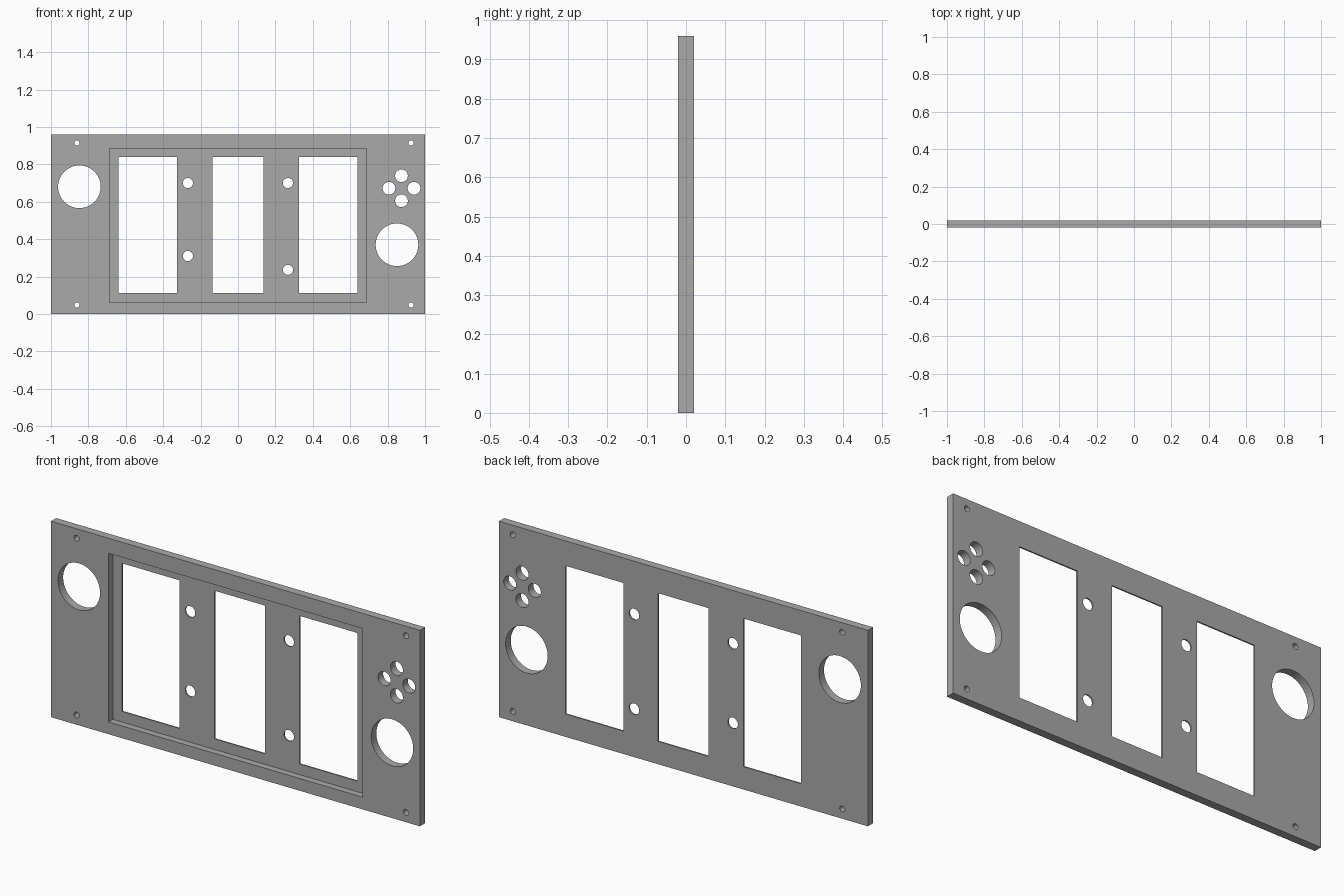
import bpy
import bmesh
from math import radians
from mathutils import Matrix

if "Cube" in bpy.data.objects:
    bpy.data.objects.remove(bpy.data.objects["Cube"], do_unlink=True)

HEIGHT, THICK, WEB = 0.96, 0.04, 0.007


def add_box(bm, x0, x1, y0, y1, z0, z1):
    size = Matrix.Diagonal((x1 - x0, y1 - y0, z1 - z0, 1))
    place = Matrix.Translation(((x0 + x1) / 2, (y0 + y1) / 2, (z0 + z1) / 2))
    bmesh.ops.create_cube(bm, size=1, matrix=place @ size)


def add_hole(bm, x, z, radius, sides=48):
    place = Matrix.Translation((x, 0, z)) @ Matrix.Rotation(radians(90), 4, "X")
    bmesh.ops.create_cone(bm, cap_ends=True, segments=sides, radius1=radius,
                          radius2=radius, depth=4 * THICK, matrix=place)


def make_object(name, bm):
    mesh = bpy.data.meshes.new(name)
    bm.to_mesh(mesh)
    bm.free()
    obj = bpy.data.objects.new(name, mesh)
    bpy.context.collection.objects.link(obj)
    return obj


def cut(target, cutter):
    cutter.hide_render = True
    mod = target.modifiers.new(cutter.name, "BOOLEAN")
    mod.operation, mod.solver, mod.object = "DIFFERENCE", "EXACT", cutter
    bpy.context.view_layer.objects.active = target
    bpy.ops.object.modifier_apply(modifier=mod.name)
    bpy.data.objects.remove(cutter, do_unlink=True)


# Flat panel
bm = bmesh.new()
add_box(bm, -1, 1, -THICK / 2, THICK / 2, 0, HEIGHT)
panel = make_object("front_panel", bm)

# Shallow recess in the front, leaving a thin web at the back
bm = bmesh.new()
add_box(bm, -0.688, 0.688, -THICK, THICK / 2 - WEB, 0.06, 0.886)
cut(panel, make_object("recess_cutter", bm))

# Windows and round holes, all straight through
bm = bmesh.new()
for x0, x1 in ((-0.638, -0.325), (-0.137, 0.137), (0.325, 0.638)):
    add_box(bm, x0, x1, -2 * THICK, 2 * THICK, 0.112, 0.838)

# Large dial holes
add_hole(bm, -0.848, 0.68, 0.114, 64)
add_hole(bm, 0.85, 0.37, 0.114, 64)

# Cluster of four button holes
for dx, dz in ((1, 0), (-1, 0), (0, 1), (0, -1)):
    add_hole(bm, 0.874 + 0.067 * dx, 0.672 + 0.067 * dz, 0.034)

# Holes between the windows
for x, z in ((-0.268, 0.70), (-0.268, 0.31), (0.267, 0.70), (0.267, 0.236)):
    add_hole(bm, x, z, 0.027)

# Corner screw holes
for x in (-0.861, 0.925):
    for z in (0.048, 0.914):
        add_hole(bm, x, z, 0.014, 32)
cut(panel, make_object("hole_cutter", bm))

# Plain grey finish
grey = bpy.data.materials.new("plain grey")
grey.use_nodes = True
colour = (0.4, 0.4, 0.4, 1)
grey.diffuse_color = colour
grey.node_tree.nodes["Principled BSDF"].inputs["Base Color"].default_value = colour
panel.data.materials.clear()
panel.data.materials.append(grey)

# Smooth hole walls, sharp edges
bpy.ops.object.select_all(action="DESELECT")
panel.select_set(True)
bpy.context.view_layer.objects.active = panel
bpy.ops.object.shade_smooth_by_angle(angle=radians(30))
